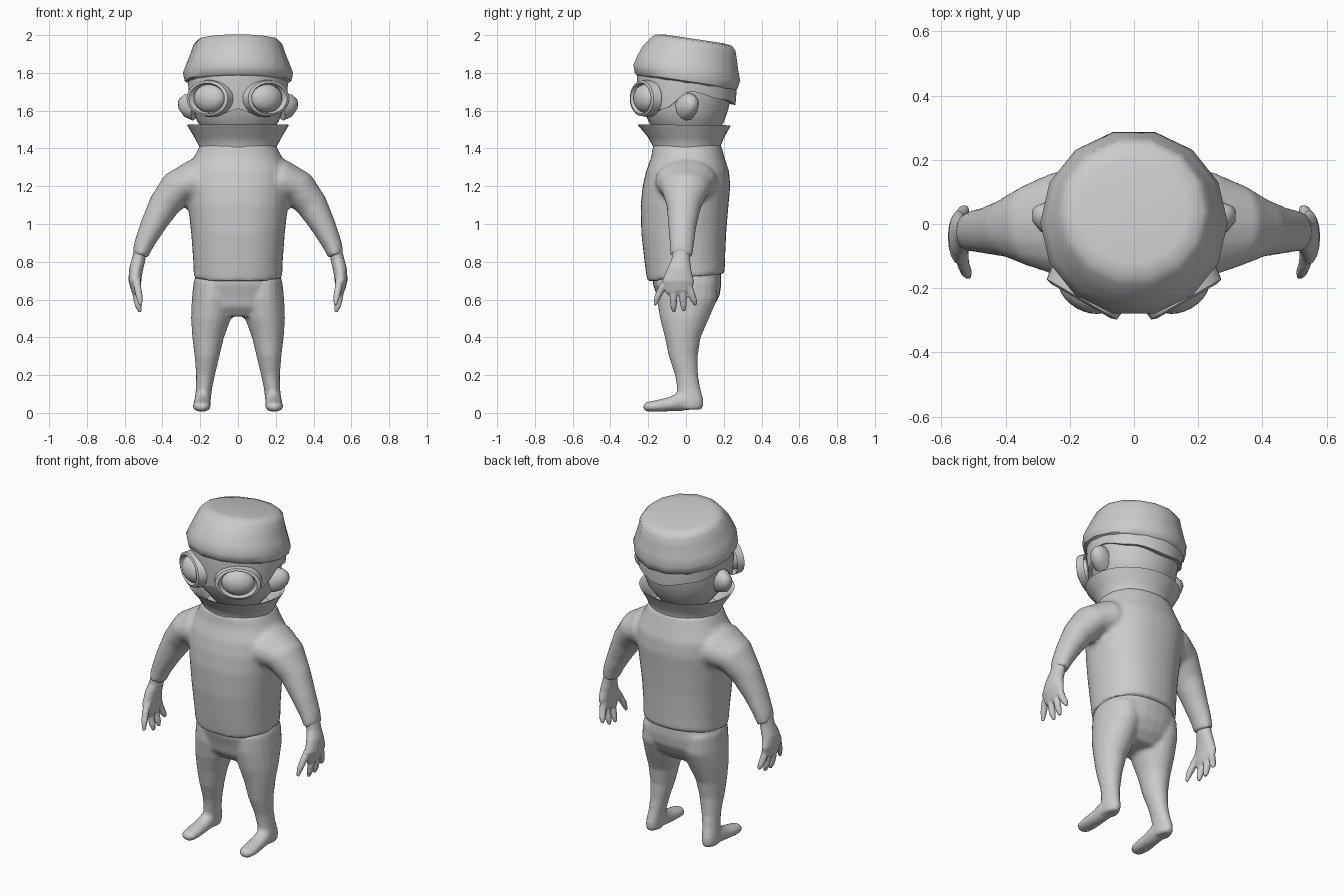
import bpy, bmesh, math
from mathutils import Vector, Matrix

if "Cube" in bpy.data.objects:
    bpy.data.objects.remove(bpy.data.objects["Cube"])

grey = bpy.data.materials.new("plain grey")
grey.diffuse_color = (0.6, 0.6, 0.6, 1)
grey.use_nodes = True
grey.node_tree.nodes["Principled BSDF"].inputs["Base Color"].default_value = grey.diffuse_color


def make(name, bm):
    """Turn a bmesh into a smooth grey object."""
    bmesh.ops.recalc_face_normals(bm, faces=bm.faces)
    me = bpy.data.meshes.new(name)
    bm.to_mesh(me)
    bm.free()
    me.materials.append(grey)
    ob = bpy.data.objects.new(name, me)
    bpy.context.collection.objects.link(ob)
    return ob


def finish(ob, angle=40):
    """Apply modifiers, then shade smooth but keep edges sharp."""
    bpy.ops.object.select_all(action='DESELECT')
    bpy.context.view_layer.objects.active = ob
    ob.select_set(True)
    for m in list(ob.modifiers):
        bpy.ops.object.modifier_apply(modifier=m.name)
    bpy.ops.object.shade_smooth_by_angle(angle=math.radians(angle))


def mirror(ob):
    m = ob.modifiers.new("mirror", 'MIRROR')
    m.use_mirror_merge = False


def fuse(ob, voxel, rounds):
    """Blend overlapping closed pieces into one skin."""
    m = ob.modifiers.new("fuse", 'REMESH')
    m.mode = 'VOXEL'
    m.voxel_size = voxel
    s = ob.modifiers.new("soften", 'SMOOTH')
    s.factor, s.iterations = 0.5, rounds


def skin(bm, rings, n, power=2.0, cap=True):
    """Skin rings given as (centre, axis u, axis v)."""
    rows = []
    for c, u, v in rings:
        row = []
        for i in range(n):
            a = 2 * math.pi * i / n
            ca, sa = math.cos(a), math.sin(a)
            p = (c + u * math.copysign(abs(ca) ** (2 / power), ca)
                 + v * math.copysign(abs(sa) ** (2 / power), sa))
            row.append(bm.verts.new(p))
        rows.append(row)
    for r, s in zip(rows, rows[1:]):
        for i in range(n):
            j = (i + 1) % n
            bm.faces.new((r[i], r[j], s[j], s[i]))
    if cap:
        bm.faces.new(rows[0][::-1])
        bm.faces.new(rows[-1])
    bmesh.ops.recalc_face_normals(bm, faces=bm.faces)


def stack(bm, levels, n=24, x=0, slope=0, **kw):
    """Level rings: (z, half width, front y, back y), tilted by slope."""
    rings = []
    for lv in levels:
        z, w, f, b = lv[:4]
        x0 = lv[4] if len(lv) > 4 else x
        s = lv[5] if len(lv) > 5 else slope
        h = (b - f) / 2
        rings.append((Vector((x0, (f + b) / 2, z)), Vector((w, 0, 0)), Vector((0, h, h * s))))
    skin(bm, rings, n, **kw)


def limb(bm, pts, side, n=12):
    """Rings along a path: (x, y, z, half size along side, other half size)."""
    ps = [Vector(p[:3]) for p in pts]
    rings = []
    for i, p in enumerate(pts):
        t = (ps[min(i + 1, len(ps) - 1)] - ps[max(i - 1, 0)]).normalized()
        v = (side - t * side.dot(t)).normalized()
        rings.append((ps[i], t.cross(v) * p[4], v * p[3]))
    skin(bm, rings, n)


X, Y = Vector((1, 0, 0)), Vector((0, 1, 0))

# jumper: torso and sleeves fused
bm = bmesh.new()
stack(bm, [(0.715, .235, -.205, .205, 0, .1), (0.8, .237, -.218, .207, 0, .08),
           (0.95, .248, -.237, .213), (1.1, .265, -.24, .225), (1.2, .275, -.23, .235),
           (1.28, .272, -.212, .228), (1.35, .235, -.185, .205), (1.42, .2, -.175, .185)],
      32, power=2.25)
for s in (1, -1):
    limb(bm, [(.12 * s, 0, 1.22, .16, .11), (.24 * s, 0, 1.225, .165, .115),
              (.325 * s, -.005, 1.185, .13, .098), (.395 * s, -.012, 1.095, .092, .083),
              (.455 * s, -.02, .985, .075, .066), (.5 * s, -.022, .89, .065, .052),
              (.519 * s, -.025, .832, .062, .043)], Y, 16)
jumper = make("jumper", bm)
fuse(jumper, .014, 5)
finish(jumper)

# flared collar, folded over at the rim
bm = bmesh.new()
stack(bm, [(1.37, .205, -.175, .188), (1.41, .205, -.175, .182), (1.46, .232, -.203, .202),
           (1.51, .262, -.246, .23), (1.525, .27, -.256, .238), (1.518, .252, -.238, .222),
           (1.46, .205, -.18, .178), (1.4, .17, -.14, .15)], 32, slope=-.01)
finish(make("collar", bm))

# trousers, legs and feet fused
bm = bmesh.new()
stack(bm, [(.78, .215, -.18, .185), (.68, .232, -.175, .187), (.62, .232, -.155, .178),
           (.56, .215, -.14, .145), (.51, .16, -.1, .095)], 28, power=2.3)
for s in (1, -1):
    stack(bm, [(.7, .105, -.155, .165, .13 * s), (.6, .113, -.155, .165, .132 * s),
               (.5, .106, -.138, .122, .143 * s), (.4, .084, -.112, .078, .158 * s),
               (.3, .066, -.092, .062, .164 * s), (.2, .05, -.058, .064, .172 * s),
               (.13, .043, -.048, .076, .18 * s), (.07, .043, -.05, .093, .187 * s),
               (.035, .042, -.045, .092, .188 * s), (.018, .034, -.03, .08, .188 * s)], 20)
    limb(bm, [(.187 * s, .05, .06, .035, .04), (.188 * s, -.02, .062, .045, .052),
              (.19 * s, -.09, .045, .047, .038), (.192 * s, -.16, .036, .05, .031),
              (.192 * s, -.205, .032, .042, .027), (.192 * s, -.226, .031, .02, .014)], X)
legs = make("legs_and_feet", bm)
fuse(legs, .011, 4)
finish(legs)

# hands: palm, three fingers and a thumb
bm = bmesh.new()
limb(bm, [(.515, -.025, .87, .048, .034), (.527, -.027, .81, .05, .036),
          (.541, -.035, .755, .066, .037), (.546, -.042, .7, .085, .034),
          (.54, -.035, .65, .075, .026), (.535, -.03, .632, .06, .018)], Y, 16)
for path in ([(-.085, .72, .537), (-.125, .665, .532), (-.15, .615, .522), (-.165, .57, .515)],
             [(-.062, .67, .543), (-.066, .61, .537), (-.066, .565, .527), (-.064, .533, .518)],
             [(-.02, .67, .543), (-.016, .61, .537), (-.013, .57, .528), (-.012, .538, .52)],
             [(.012, .68, .543), (.028, .63, .538), (.042, .595, .53), (.052, .57, .524)]):
    limb(bm, [(x, y, z, r, r) for (y, z, x), r in zip(path, (.021, .02, .018, .009))], Y, 10)
hands = make("hands", bm)
mirror(hands)
fuse(hands, .006, 3)
finish(hands)

# head
bm = bmesh.new()
stack(bm, [(1.44, .13, -.12, .13), (1.5, .18, -.165, .175), (1.54, .215, -.197, .2),
           (1.6, .236, -.222, .222), (1.68, .248, -.24, .24), (1.8, .25, -.24, .255)], 32)
finish(make("head", bm))

# pointed ears
bm = bmesh.new()
limb(bm, [(.22, 0, 1.62, .06, .075), (.262, .018, 1.632, .052, .068),
          (.292, .035, 1.645, .038, .045), (.308, .045, 1.652, .014, .018)], Y, 12)
ears = make("ears", bm)
mirror(ears)
finish(ears, 50)


# eye mask wrapping the head; its lower edge dips at the eyes and nape
def hem(deg):
    keys = [(0, 1.61), (18, 1.585), (38, 1.575), (62, 1.61), (95, 1.70), (135, 1.66), (180, 1.63)]
    for (a, za), (b, zb) in zip(keys, keys[1:]):
        if deg <= b:
            t = (deg - a) / (b - a)
            return za + (zb - za) * t * t * (3 - 2 * t)


bm = bmesh.new()
rows, N = [], 64
for k in range(4):
    row = []
    for i in range(N):
        a = 2 * math.pi * i / N
        deg = min(i, N - i) * 360 / N
        low = hem(deg)
        r = (.226, .259, .265, .262)[k]
        z = (low + .006, low, (low + 1.79) / 2, 1.79)[k]
        if k == 1 and deg < 60:
            r -= .008
        row.append(bm.verts.new((r * math.sin(a), .003 - r * math.cos(a), z)))
    rows.append(row)
for r, s in zip(rows, rows[1:]):
    for i in range(N):
        bm.faces.new((r[i], r[(i + 1) % N], s[(i + 1) % N], s[i]))
finish(make("mask", bm))

# goggle lenses with raised rims, turned outwards
turn = Matrix.Translation((.15, -.212, 1.665)) @ Matrix.Rotation(math.radians(30), 4, 'Z')
bm = bmesh.new()
bmesh.ops.create_uvsphere(bm, u_segments=24, v_segments=14, radius=1,
                          matrix=turn @ Matrix.Diagonal((.092, .058, .075, 1)))
lenses = make("lenses", bm)
mirror(lenses)
finish(lenses)

bm = bmesh.new()
rows = []
for i in range(32):
    a = 2 * math.pi * i / 32
    ca, sa = math.cos(a), math.sin(a)
    rows.append([bm.verts.new(turn @ Vector((ca * w, y, sa * h))) for w, h, y in
                 ((.132, .1, .02), (.126, .094, -.026), (.108, .082, -.032), (.09, .07, 0))])
for i, r in enumerate(rows):
    s = rows[(i + 1) % 32]
    for j in range(3):
        bm.faces.new((r[j], s[j], s[j + 1], r[j + 1]))
rims = make("goggle_rims", bm)
mirror(rims)
finish(rims)

# brimless cap, tilted down at the back
bm = bmesh.new()
stack(bm, [(1.78, .22, -.22, .23), (1.748, .265, -.265, .27), (1.757, .282, -.278, .28),
           (1.8, .292, -.286, .294), (1.85, .272, -.265, .284), (1.905, .25, -.235, .276),
           (1.95, .235, -.195, .268), (1.973, .215, -.168, .25), (1.98, .17, -.12, .205)],
      14, slope=-.15)
finish(make("cap", bm), 45)
